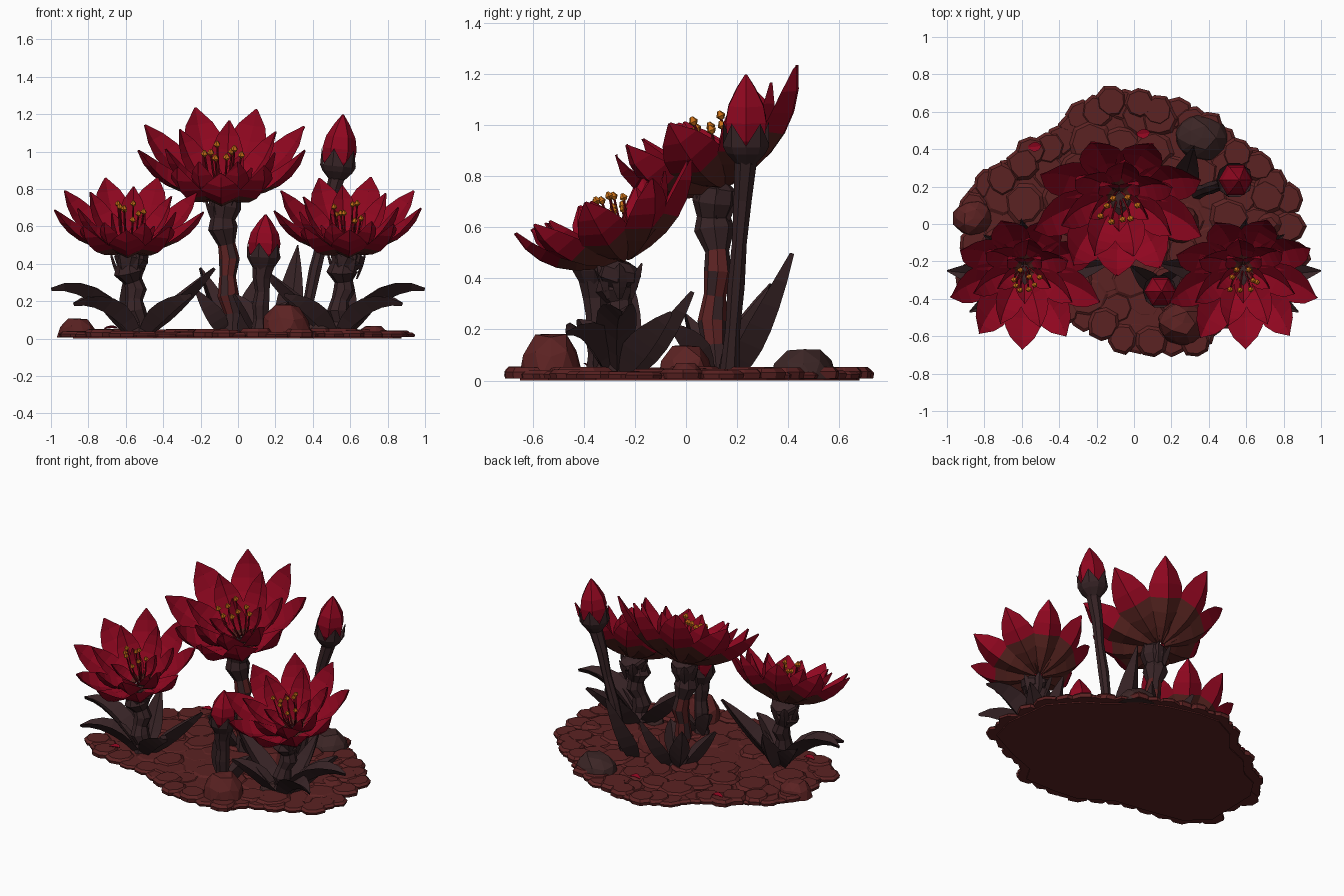
import bpy, bmesh, math, random
from mathutils import Vector, Matrix

if "Cube" in bpy.data.objects:
    bpy.data.objects.remove(bpy.data.objects["Cube"])

random.seed(4)
V = Vector
COLOURS = [("petal red", (0.275, 0.002, 0.014)), ("earth brown", (0.105, 0.016, 0.016)),
           ("dark leaf", (0.038, 0.017, 0.019)), ("petal base brown", (0.092, 0.017, 0.014)),
           ("anther orange", (0.55, 0.15, 0.008)), ("dark stone", (0.045, 0.019, 0.019)),
           ("filament red", (0.20, 0.004, 0.010))]
MATS = []
for n, c in COLOURS:
    m = bpy.data.materials.new(n)
    m.diffuse_color = (*c, 1)
    m.use_nodes = True
    m.node_tree.nodes["Principled BSDF"].inputs["Base Color"].default_value = m.diffuse_color
    MATS.append(m)
RED, EARTH, LEAF, BASE, ORANGE, STONE, FILAMENT = range(7)


def finish(name, bm):
    bmesh.ops.recalc_face_normals(bm, faces=bm.faces)
    me = bpy.data.meshes.new(name)
    bm.to_mesh(me)
    bm.free()
    for m in MATS:
        me.materials.append(m)
    ob = bpy.data.objects.new(name, me)
    bpy.context.collection.objects.link(ob)


def loft(bm, rings, mat):
    """Skin closed rings; mat is an index or a rule of (station, side)."""
    vs = [[bm.verts.new(p) for p in r] for r in rings]
    n = len(vs[0])
    for i in range(len(vs) - 1):
        for j in range(n):
            f = bm.faces.new((vs[i][j], vs[i][(j + 1) % n], vs[i + 1][(j + 1) % n], vs[i + 1][j]))
            f.material_index = mat(i, j) if callable(mat) else mat
    for i, r in ((0, vs[0]), (len(vs) - 2, vs[-1])):
        bm.faces.new(r).material_index = mat(i, 0) if callable(mat) else mat


def tube(bm, pts, radii, mat, sides=8, M=Matrix()):
    pts = [V(p) for p in pts]
    rings = []
    for i, p in enumerate(pts):
        d = (pts[min(i + 1, len(pts) - 1)] - pts[max(i - 1, 0)]).normalized()
        a = d.cross(V((0, 1, 0.01))).normalized()
        b = d.cross(a)
        rings.append([M @ (p + radii[i] * (a * math.cos(k * math.tau / sides) + b * math.sin(k * math.tau / sides)))
                      for k in range(sides)])
    loft(bm, rings, mat)


def blade(bm, a, c, b, width, cup, thick, mat, M=Matrix(), shape=(.3, .62, .9, 1, .92, .64, .05)):
    """Pointed petal or leaf along a bezier, with a four-sided cross-section."""
    a, c, b = V(a), V(c), V(b)
    flat = b - a
    side = V((-flat.y, flat.x, 0)).normalized()
    rings = []
    for i, s in enumerate(shape):
        t = i / (len(shape) - 1)
        p = a * (1 - t) ** 2 + c * 2 * t * (1 - t) + b * t * t
        d = ((c - a) * (1 - t) + (b - c) * t).normalized()
        n = d.cross(side)
        if n.z < 0:
            n = -n
        w = width / 2 * s
        rings.append([M @ q for q in (p - side * w + n * cup * s, p, p + side * w + n * cup * s,
                                      p - n * thick * (.4 + .6 * s))])
    loft(bm, rings, mat)


def petal_rule(i, j):
    # brown at the foot, reaching higher on the outside
    return BASE if i < (3 if j > 1 else 1) else RED


def flower(name, loc, scale, tilt, mirror=1, short=.15):
    M = (Matrix.Translation(loc) @ Matrix.Rotation(math.radians(tilt), 4, 'X')
         @ Matrix.Diagonal((scale * mirror, scale, scale, 1)))
    bm = bmesh.new()
    # rows: count, phase, reach, height, width
    for n, ph, r, h, w in ((9, -92, .455, .285, .225), (7, -70, .31, .28, .17), (5, -90, .17, .18, .11)):
        for k in range(n):
            ang = math.radians(ph + 360 / n * k)
            x, y = math.cos(ang), math.sin(ang)
            L = (1 - short * max(0, -y)) * random.uniform(.97, 1.03)
            blade(bm, (x * .03, y * .03, 0), (x * r * .75, y * r * .75, h * .16),
                  (x * r * L, y * r * L, h * random.uniform(.96, 1.04)), w, .035, .018, petal_rule, M)
    finish(name + "_petals", bm)
    # stamens
    bm = bmesh.new()
    for k in range(8):
        ang = k * math.tau / 8 + .3
        q = V((math.cos(ang), math.sin(ang) * .8, 0)) * random.uniform(.05, .11)
        tip = q + V((0, .02, random.uniform(.2, .285)))
        tube(bm, [q * .3, q * .8 + V((0, 0, .12)), tip], [.006, .006, .005], FILAMENT, 4, M)
        tube(bm, [tip - V((0, 0, .014)), tip, tip + V((0, 0, .02))], [.008, .019, .006], ORANGE, 5, M)
    finish(name + "_stamens", bm)


def stem(name, base, top, r, rule):
    # knobbly stalk swelling into the flower cup
    base, top = V(base), V(top)
    prof = [(0, 1.25), (.15, .85), (.28, 1.05), (.42, .8), (.55, 1.0), (.66, .85), (.78, 1.45), (.85, 1.2),
            (.93, 1.6), (1, 1.5), (1.04, .8)]
    bm = bmesh.new()
    pts = [base.lerp(top, t) + V((.012 * math.sin(t * 14), .01 * math.cos(t * 11), 0)) for t, _ in prof]
    tube(bm, pts, [r * s for _, s in prof], rule)
    for k in range(6):  # sepals hugging the cup
        ang = k * math.tau / 6
        o = V((math.cos(ang), math.sin(ang), 0))
        blade(bm, top + o * r * .9 - V((0, 0, .13)), top + o * r * 1.35 - V((0, 0, .06)),
              top + o * r * 1.7 + V((0, 0, .01)), .06, .005, .012, LEAF)
    finish(name, bm)


def bud(name, base, neck, lean, r, h, sr):
    base, neck = V(base), V(neck)
    M = Matrix.Translation(neck) @ Matrix.Rotation(lean, 4, 'Y')
    bm = bmesh.new()
    ts = (0, .2, .4, .6, .8, 1)
    tube(bm, [base.lerp(neck, t) + V((.008 * math.sin(t * 15), 0, 0)) for t in ts],
         [sr * s for s in (1.2, .9, 1.05, .9, 1.1, 1.4)], LEAF, 7)
    # cup whose rim rises in points, one per sepal
    rings = []
    for rad, z, spike in ((sr, -.04, 0), (r * .9, h * .04, 0), (r * 1.06, h * .13, 0), (r * 1.06, h * .15, h * .27)):
        rings.append([M @ V((rad * math.cos(k * math.tau / 10), rad * math.sin(k * math.tau / 10), z + spike * (k % 2)))
                      for k in range(10)])
    loft(bm, rings, LEAF)
    bm.faces.ensure_lookup_table()
    bmesh.ops.delete(bm, geom=[bm.faces[-1]], context='FACES_ONLY')  # open rim
    finish(name + "_stalk", bm)
    # closed petals
    bm = bmesh.new()
    tube(bm, [(0, 0, h * t) for t in (.02, .2, .42, .62, .84, 1)],
         [r * s for s in (.5, .93, 1.02, .88, .45, .05)], RED, 6, M)
    finish(name + "_petals", bm)


# ground: slab with overlapping flat pebbles
OUT = [(-.94, .1), (-.85, .24), (-.72, .3), (-.6, .43), (-.42, .5), (-.31, .64), (-.13, .73), (.03, .72),
       (.25, .66), (.43, .58), (.6, .42), (.73, .34), (.9, .15), (.94, -.19), (.89, -.38), (.65, -.5),
       (.43, -.58), (.36, -.7), (.1, -.7), (-.07, -.68), (-.29, -.54), (-.55, -.5), (-.8, -.45), (-.95, -.32)]


def inside(x, y):
    hit = False
    for (x1, y1), (x2, y2) in zip(OUT, OUT[1:] + OUT[:1]):
        if (y1 > y) != (y2 > y) and x < (x2 - x1) * (y - y1) / (y2 - y1) + x1:
            hit = not hit
    return hit


bm = bmesh.new()
loft(bm, [[V((x * .93, y * .93, z)) for x, y in OUT] for z in (0, .03)], EARTH)
finish("ground_slab", bm)
bm = bmesh.new()


def pebble(x, y, r):
    h, ph = random.uniform(.03, .055), random.random()
    ring = [(math.cos(ph + k * math.tau / 8), math.sin(ph + k * math.tau / 8)) for k in range(8)]
    wob = [random.uniform(.9, 1.1) for _ in ring]
    loft(bm, [[V((x + r * s * w * c, y + r * s * w * q, z)) for (c, q), w in zip(ring, wob)]
              for s, z in ((.95, .008), (1, h * .65), (.8, h))], EARTH)


for row in range(-5, 6):
    for col in range(-7, 8):
        x = (col + .5 * (row % 2)) * .16 + random.uniform(-.03, .03)
        y = row * .14 + random.uniform(-.03, .03)
        if inside(x * 1.2, y * 1.2):
            pebble(x, y, random.uniform(.095, .12))
for (x1, y1), (x2, y2) in zip(OUT, OUT[1:] + OUT[:1]):  # rim
    pebble((x1 + x2) / 2 * .9, (y1 + y2) / 2 * .88, .09)
    pebble(x1 * .915, y1 * .9, .085)
finish("ground_pebbles", bm)

# rocks
for name, x, y, r, h, mat in (("front_rock", .26, -.53, .135, .185, EARTH), ("middle_rock", .24, .0, .12, .14, EARTH),
                              ("back_rock", .36, .46, .145, .125, STONE), ("left_rock", -.86, .03, .11, .11, EARTH),
                              ("small_dark_rock", .45, -.3, .07, .09, STONE), ("right_rock", .72, .0, .08, .07, EARTH)):
    bm = bmesh.new()
    bmesh.ops.create_icosphere(bm, subdivisions=2, radius=1)
    for v in bm.verts:
        v.co *= random.uniform(.92, 1.06)
        v.co = V((x + v.co.x * r, y + v.co.y * r * .9, min(max(v.co.z * 1.15, 0.05), .98) * h))
    for f in bm.faces:
        f.material_index = mat
    finish(name, bm)

# flowers and their stems
flower("centre_flower", (-.08, .15, .765), 1.05, 25, 1, .3)
flower("left_flower", (-.585, -.24, .475), .9, 23)
flower("right_flower", (.585, -.24, .475), .9, 23, -1)
stem("centre_stem", (-.03, .11, .03), (-.08, .12, .75), .055, lambda i, j: EARTH if 1 <= i < 5 and (i + j) % 3 else LEAF)
stem("left_stem", (-.53, -.28, .03), (-.58, -.26, .45), .058, LEAF)
stem("right_stem", (.53, -.28, .03), (.58, -.26, .45), .058, LEAF)
bud("tall_bud", (.34, .17, .03), (.53, .235, .88), .1, .09, .32, .033)
bud("small_bud", (.12, -.34, .03), (.135, -.36, .4), .05, .085, .265, .045)

# leaves: base, control, tip, width
SIDE = [((-.56, -.27, .03), (-.78, -.28, .32), (-1, -.25, .27), .16), ((-.55, -.3, .03), (-.7, -.38, .24), (-.88, -.47, .19), .14),
        ((-.5, -.27, .03), (-.33, -.25, .15), (-.13, -.21, .38), .16), ((-.5, -.3, .03), (-.38, -.38, .18), (-.25, -.42, .24), .14),
        ((-.54, -.22, .03), (-.58, -.1, .1), (-.6, .02, .35), .15), ((-.58, -.24, .03), (-.68, -.14, .15), (-.8, -.06, .27), .14)]
MIDDLE = [((.26, .2, .03), (.29, .3, .15), (.32, .41, .5), .15), ((-.05, .16, .03), (-.13, .24, .15), (-.2, .33, .38), .13),
          ((.02, .16, .03), (.08, .25, .15), (.12, .32, .36), .13), ((.03, .08, .03), (.1, 0, .16), (.16, -.06, .22), .12),
          ((-.08, .1, .03), (-.15, .04, .12), (-.22, 0, .26), .12), ((.1, -.32, .03), (.04, -.28, .15), (-.02, -.22, .24), .11),
          ((.16, -.33, .03), (.22, -.28, .12), (.27, -.24, .2), .11)]
flip = [tuple((-p[0], p[1], p[2]) for p in l[:3]) + (l[3],) for l in SIDE]
for name, leaves in (("left_leaves", SIDE), ("right_leaves", flip), ("middle_leaves", MIDDLE)):
    bm = bmesh.new()
    for a, c, b, w in leaves:
        blade(bm, a, c, b, w, .045, .035, LEAF, shape=(.5, .8, 1, .95, .75, .45, .04))
    finish(name, bm)

# fallen petals
bm = bmesh.new()
for x, y in ((.05, .48), (-.53, .41), (-.68, -.38)):
    blade(bm, (x - .035, y, .055), (x, y, .07), (x + .035, y + .01, .06), .05, .006, .008, RED)
finish("fallen_petals", bm)
